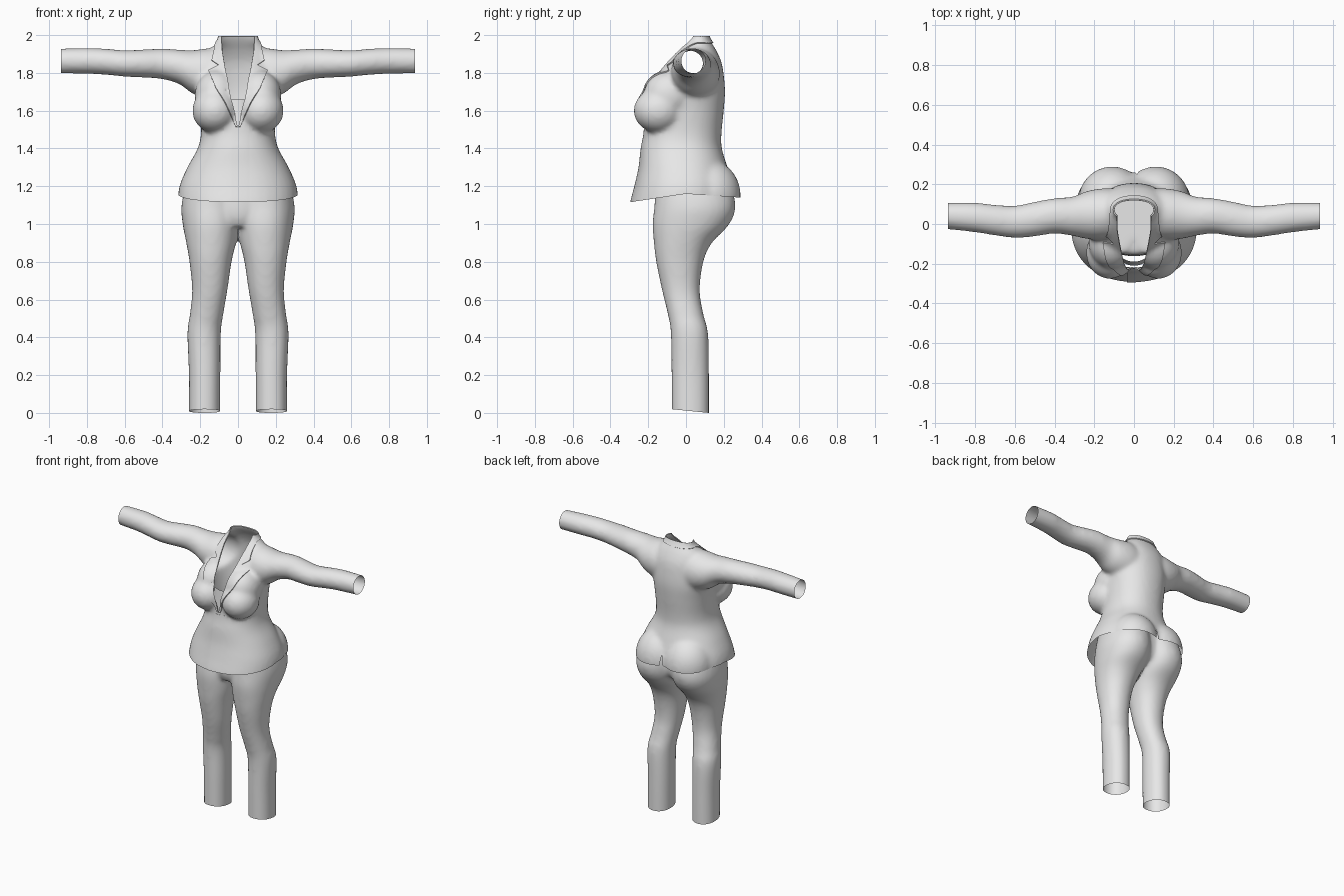
import bpy, bmesh, math
from mathutils import Vector, Matrix

cube = bpy.data.objects.get("Cube")
if cube:
    bpy.data.objects.remove(cube)

cloth = bpy.data.materials.new("light_grey_cloth")
cloth.use_nodes = True
GREY = (0.8, 0.8, 0.8, 1)
cloth.diffuse_color = GREY
cloth.node_tree.nodes["Principled BSDF"].inputs["Base Color"].default_value = GREY


def spline(rows, steps=5):
    """Catmull-Rom samples through rows of numbers."""
    out = []
    last = len(rows) - 1
    for i in range(last):
        p, a, b, n = (rows[min(max(i + k, 0), last)] for k in (-1, 0, 1, 2))
        for s in range(steps):
            t = s / steps
            out.append([y + t / 2 * (z - x + t * (2 * x - 5 * y + 4 * z - w + t * (3 * (y - z) + w - x)))
                        for x, y, z, w in zip(p, a, b, n)])
    return out + [list(rows[-1])]


def loft(bm, rows, axis="z", side=1, power=2.0, count=40):
    """Closed tube; each row is position, low and high of both cross axes."""
    rings = []
    for t, a0, a1, b0, b1 in spline(rows):
        ring = []
        for k in range(count):
            ang = math.tau * k / count
            c, s = math.cos(ang), math.sin(ang)
            a = (a0 + a1) / 2 + (a1 - a0) / 2 * math.copysign(abs(c) ** (2 / power), c)
            b = (b0 + b1) / 2 + (b1 - b0) / 2 * math.copysign(abs(s) ** (2 / power), s)
            co = (a * side, b, t) if axis == "z" else (t * side, a, b)
            ring.append(bm.verts.new(co))
        rings.append(ring)
    for low, high in zip(rings, rings[1:]):
        for k in range(count):
            n = (k + 1) % count
            bm.faces.new((low[k], low[n], high[n], high[k]))
    bm.faces.new(rings[0][::-1])
    bm.faces.new(rings[-1])


def ball(bm, centre, radii):
    mat = Matrix.Translation(centre) @ Matrix.Diagonal((*radii, 1))
    bmesh.ops.create_uvsphere(bm, u_segments=32, v_segments=20, radius=1, matrix=mat)


def make(name, bm):
    mesh = bpy.data.meshes.new(name)
    bm.to_mesh(mesh)
    bm.free()
    mesh.materials.append(cloth)
    obj = bpy.data.objects.new(name, mesh)
    bpy.context.collection.objects.link(obj)
    return obj


def bake(obj):
    graph = bpy.context.evaluated_depsgraph_get()
    mesh = bpy.data.meshes.new_from_object(obj.evaluated_get(graph))
    obj.modifiers.clear()
    obj.data = mesh


def fuse(bm, name, voxel=0.013, rounds=10):
    """Merge overlapping solids into one soft skin."""
    bmesh.ops.recalc_face_normals(bm, faces=bm.faces)
    obj = make(name, bm)
    mod = obj.modifiers.new("Merge", "REMESH")
    mod.mode, mod.voxel_size = "VOXEL", voxel
    mod = obj.modifiers.new("Soften", "SMOOTH")
    mod.iterations = rounds
    bake(obj)
    return obj


def split(bm, point, normal):
    bmesh.ops.bisect_plane(bm, geom=bm.verts[:] + bm.edges[:] + bm.faces[:], dist=1e-5,
                           plane_co=point, plane_no=normal)


def split_outline(bm, outline):
    """Cut both sides along an (x, z) line seen from the front."""
    for (x0, z0), (x1, z1) in zip(outline, outline[1:]):
        for side in (-1, 1):
            split(bm, (side * x0, 0, z0), ((z1 - z0), 0, -side * (x1 - x0)))


def width(outline, z):
    for (x0, z0), (x1, z1) in zip(outline, outline[1:]):
        if z0 <= z < z1:
            return x0 + (x1 - x0) * (z - z0) / (z1 - z0)
    return 0


def remove(bm, rule):
    gone = [f for f in bm.faces if rule(f.calc_center_median())]
    bmesh.ops.delete(bm, geom=gone, context="FACES")


def finish(obj, angle=40):
    bpy.ops.object.select_all(action="DESELECT")
    obj.select_set(True)
    bpy.context.view_layer.objects.active = obj
    bpy.ops.object.shade_smooth_by_angle(angle=math.radians(angle))


# Jacket body: height, half width, front, back
body = [(1.0, .32, -.3, .25), (1.1, .32, -.295, .26), (1.2, .31, -.27, .25), (1.3, .268, -.248, .22),
        (1.4, .214, -.237, .19), (1.48, .196, -.222, .188), (1.6, .2, -.215, .2), (1.7, .21, -.205, .207),
        (1.79, .2, -.15, .2), (1.86, .185, -.095, .187), (1.92, .155, -.04, .16), (1.96, .112, .0, .135),
        (2.0, .1, .03, .115), (2.06, .095, .04, .105)]
bm = bmesh.new()
loft(bm, [(z, -w, w, f, b) for z, w, f, b in body], power=2.2)
sleeve = [(.05, -.06, .17, 1.66, 1.92), (.15, -.08, .18, 1.66, 1.93), (.24, -.075, .165, 1.69, 1.92),
          (.31, -.06, .138, 1.74, 1.923), (.4, -.048, .13, 1.767, 1.928), (.5, -.063, .112, 1.775, 1.924),
          (.6, -.07, .092, 1.78, 1.92), (.7, -.058, .097, 1.79, 1.928), (.8, -.042, .107, 1.795, 1.932),
          (.98, -.022, .107, 1.797, 1.928)]
for side in (-1, 1):
    loft(bm, sleeve, "x", side)
    ball(bm, (.122 * side, -.145, 1.6), (.12, .132, .118))
    ball(bm, (.115 * side, -.09, 1.68), (.115, .135, .13))
    ball(bm, (.11 * side, .12, 1.15), (.17, .17, .19))
jacket = fuse(bm, "jacket")

# Openings: neckline, sleeve ends, hem and back vent
NECK = [(.003, 1.52), (.04, 1.66), (.083, 1.92), (.085, 2.1)]
BACK_OF_NECK = .085
TOP = 1.992
bm = bmesh.new()
bm.from_mesh(jacket.data)
split_outline(bm, NECK)
split(bm, (0, BACK_OF_NECK, 0), (0, 1, 0))
split(bm, (0, 0, TOP), (0, 0, 1))
remove(bm, lambda c: c.z > TOP or (c.y < BACK_OF_NECK and abs(c.x) < width(NECK, c.z)))
for side in (-1, 1):
    split(bm, (.938 * side, 0, 0), (1, 0, 0))
    split(bm, (.015, 0, 1.22), (1, 0, side * .15))
split(bm, (0, 0, 1.16), (0, .15, -1))
split(bm, (0, 0, 1.16), (0, -.07, -1))
remove(bm, lambda c: abs(c.x) > .938
       or c.z < 1.16 + (.15 * c.y if c.y < 0 else -.07 * c.y)
       or (c.y > 0 and abs(c.x - .015) < .15 * (1.22 - c.z)))
bm.to_mesh(jacket.data)
bm.free()
finish(jacket)


def overlay(name, cut, rule, offset, thick):
    """Raised cloth layer lifted from a region of the jacket."""
    bm = bmesh.new()
    bm.from_mesh(jacket.data)
    cut(bm)
    remove(bm, rule)
    bm.normal_update()
    moves = [(v, v.normal * offset(v.co)) for v in bm.verts]
    for v, move in moves:
        v.co += move
    obj = make(name, bm)
    mod = obj.modifiers.new("Thickness", "SOLIDIFY")
    mod.thickness, mod.offset = thick, 1
    bake(obj)
    finish(obj)


# Notched lapels and collar
LAPEL = [(.015, 1.52), (.07, 1.64), (.118, 1.72), (.155, 1.81), (.1, 1.838), (.14, 1.865), (.115, 1.96), (.125, 2.1)]
COLLAR_LOW = 1.955


def cut_lapel(bm):
    split_outline(bm, LAPEL)
    split(bm, (0, 0, COLLAR_LOW), (0, 0, 1))


overlay("lapels_and_collar", cut_lapel,
        lambda c: (c.y > .07 and c.z < COLLAR_LOW) or abs(c.x) > width(LAPEL, c.z),
        lambda co: .001, .007)

# Front overlap, fading into the jacket on its far side
LEFT, RIGHT, UPPER = -.035, .1, 1.5


def cut_overlap(bm):
    for x in (LEFT, RIGHT):
        split(bm, (x, 0, 0), (1, 0, 0))
    split(bm, (0, 0, UPPER), (0, 0, 1))


overlay("front_overlap", cut_overlap,
        lambda c: c.y > -.1 or c.z > UPPER or not LEFT < c.x < RIGHT,
        lambda co: .004 - .007 * (co.x - LEFT) / (RIGHT - LEFT), .001)

# Camisole edge behind the neckline
bm = bmesh.new()
bmesh.ops.create_grid(bm, x_segments=12, y_segments=4, size=1)
for v in bm.verts:
    u, h = v.co.x, v.co.y
    v.co = (.075 * u, -.2 - .01 * h * -1 + .03 * u * u, 1.575 + .085 * h)
finish(make("camisole", bm))

# Trousers: two legs joined by a pelvis
leg = [(-.1, .095, .26, -.074, .122), (.2, .093, .26, -.077, .122), (.42, .091, .268, -.08, .117),
       (.52, .078, .255, -.096, .093), (.65, .056, .243, -.127, .073), (.8, .034, .257, -.158, .092),
       (.9, .01, .274, -.17, .137), (1.0, -.012, .293, -.177, .23), (1.1, -.02, .299, -.167, .262),
       (1.24, -.02, .27, -.16, .23)]
bm = bmesh.new()
for side in (-1, 1):
    loft(bm, leg, side=side, power=2.15)
loft(bm, [(.985, -.1, .1, -.14, .1), (1.06, -.2, .2, -.163, .2), (1.23, -.2, .2, -.155, .2)])
trousers = fuse(bm, "trousers")
bm = bmesh.new()
bm.from_mesh(trousers.data)
ANKLE = Vector((0, .12, 0))
SLOPE = Vector((0, .1, 1))
split(bm, ANKLE, SLOPE)
remove(bm, lambda c: (c - ANKLE).dot(SLOPE) < 0)
bm.to_mesh(trousers.data)
bm.free()
finish(trousers)
